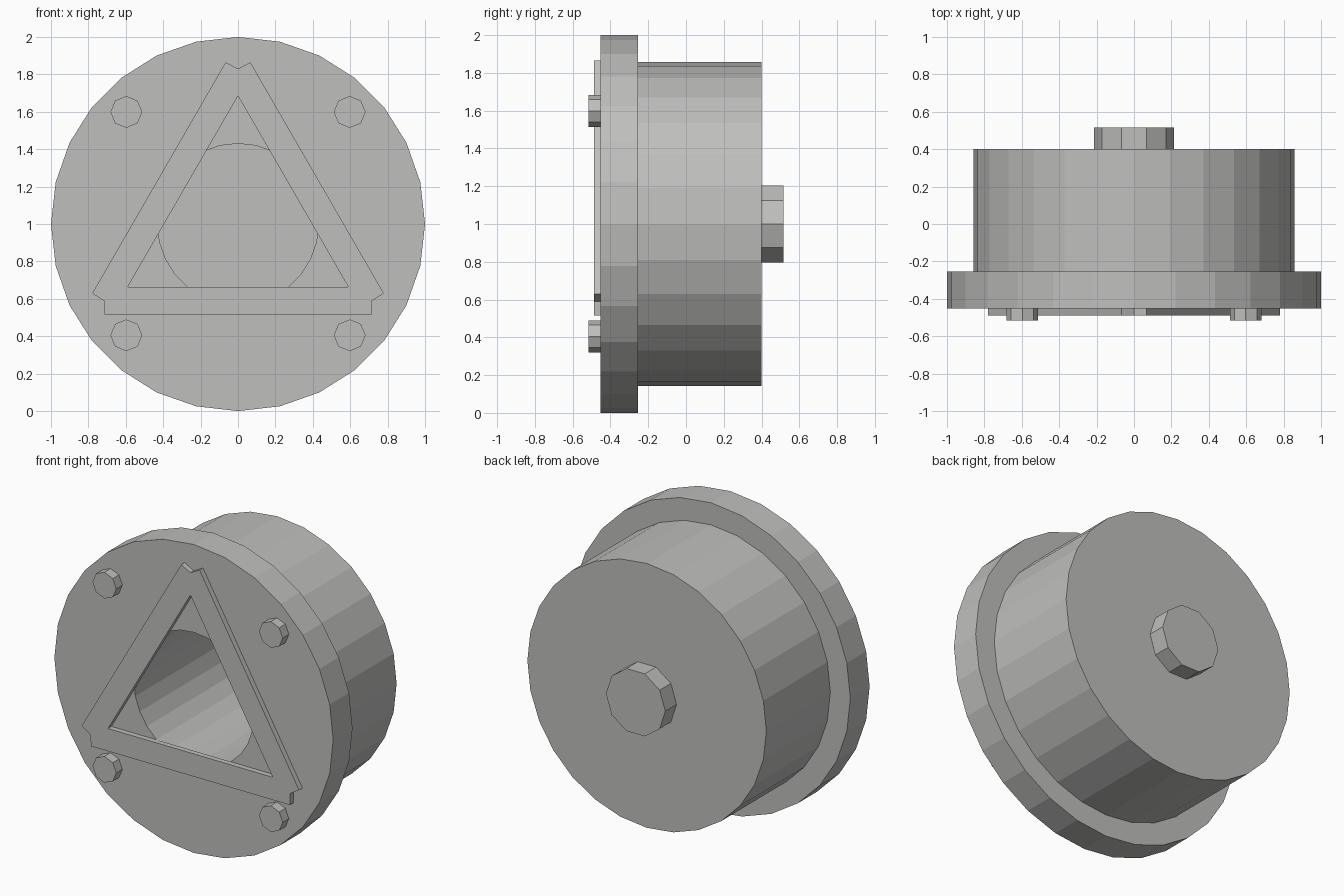
import bpy, bmesh, math

if "Cube" in bpy.data.objects:
    bpy.data.objects.remove(bpy.data.objects["Cube"])

grey = bpy.data.materials.new("plain_grey")
grey.diffuse_color = (0.52, 0.52, 0.51, 1)
grey.use_nodes = True
grey.node_tree.nodes["Principled BSDF"].inputs["Base Color"].default_value = grey.diffuse_color


def skin(name, rings, closed=False):
    """Bridge equal-length rings of points; cap both ends or close the loop."""
    bm = bmesh.new()
    vs = [[bm.verts.new(p) for p in ring] for ring in rings]
    n = len(rings[0])
    pairs = list(zip(vs, vs[1:])) + ([(vs[-1], vs[0])] if closed else [])
    for a, b in pairs:
        for i in range(n):
            j = (i + 1) % n
            bm.faces.new((a[i], a[j], b[j], b[i]))
    if not closed:
        bm.faces.new(vs[0])
        bm.faces.new(vs[-1])
    bmesh.ops.remove_doubles(bm, verts=bm.verts, dist=1e-4)
    bmesh.ops.recalc_face_normals(bm, faces=bm.faces)
    mesh = bpy.data.meshes.new(name)
    bm.to_mesh(mesh)
    bm.free()
    mesh.materials.append(grey)
    ob = bpy.data.objects.new(name, mesh)
    bpy.context.collection.objects.link(ob)
    return ob


def lathe(name, profile, sides, cx=0.0, cz=1.0):
    """Turn (radius, y) points around an axis parallel to y."""
    angles = [2 * math.pi * i / sides for i in range(sides)]
    return skin(name, [[(cx + r * math.cos(a), y, cz + r * math.sin(a))
                        for a in angles] for r, y in profile])


FRONT, BACK = -0.453, 0.401

# Housing: flange, drum and deep round bore
lathe("housing", [(0.43, 0.388), (0.43, FRONT), (1.0, FRONT), (1.0, -0.255),
                  (0.857, -0.255), (0.857, BACK)], 28)

# Rear hub
lathe("rear_hub", [(0.213, BACK - 0.005), (0.213, 0.516)], 10)

# Four flange bolts
for sx in (-1, 1):
    for sz in (-1, 1):
        lathe("flange_bolt", [(0.085, FRONT + 0.005), (0.085, -0.516)], 8,
              sx * 0.597, 1.002 + sz * 0.597)


# Triangular frame with notched corners, one corner turned three times
def turned(points, y):
    ring = []
    for k in range(3):
        c, s = math.cos(k * math.tau / 3), math.sin(k * math.tau / 3)
        ring += [(x * c + z * s, y, 1.003 - x * s + z * c) for x, z in points]
    return ring


outer = [(-0.066, 0.862), (0, 0.827), (0.066, 0.862)]
inner = [(0, 0.682)] * 3
skin("triangle_frame", [turned(outer, FRONT), turned(outer, -0.488),
                        turned(inner, -0.488), turned(inner, FRONT)], closed=True)
